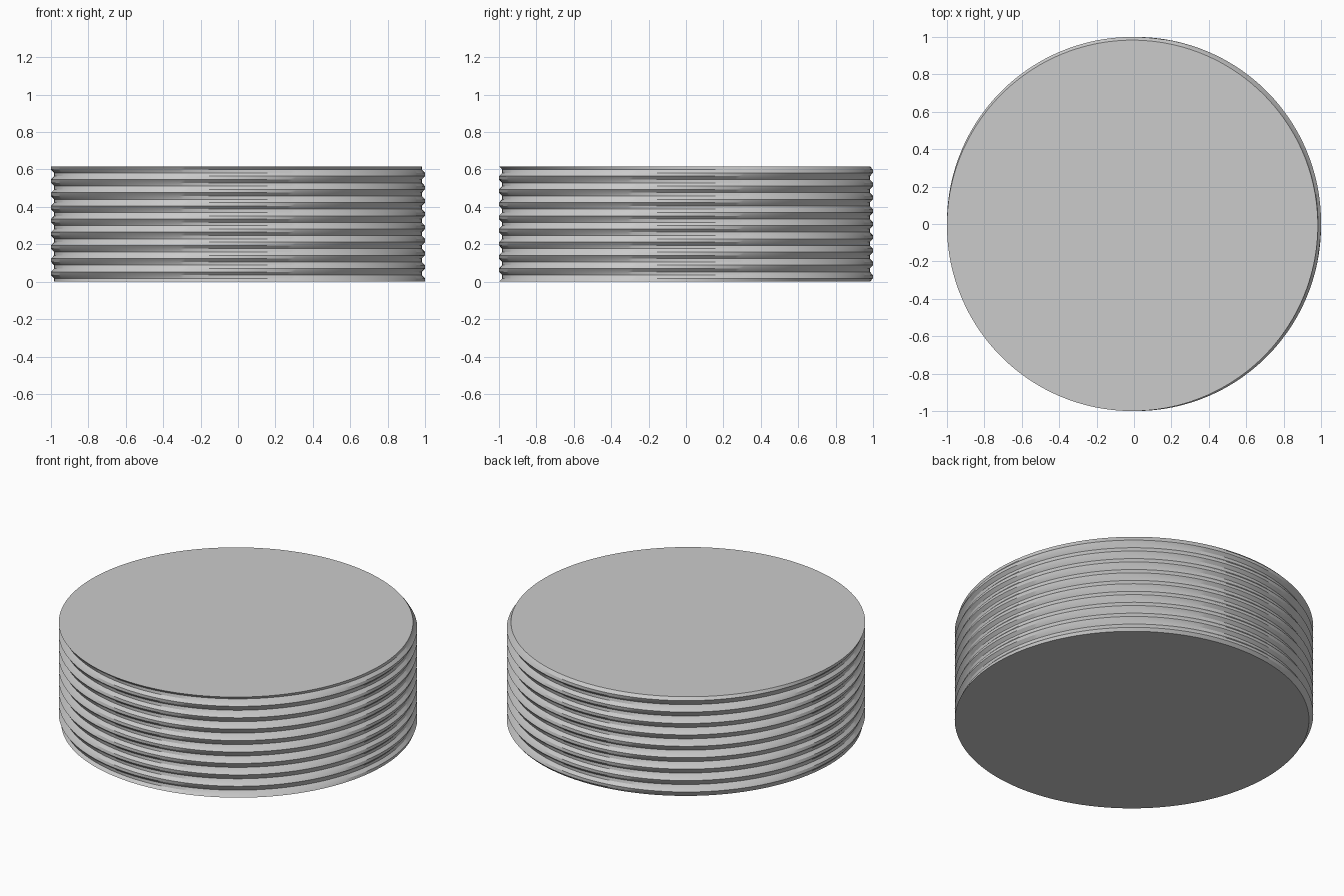
import bpy, bmesh, math

old = bpy.data.objects.get("Cube")
if old:
    bpy.data.objects.remove(old, do_unlink=True)

HEIGHT = 0.617
STEPS = 35          # four steps per thread turn
SEGMENTS = 180
RADIUS = 0.9915
OFFSET = 0.012      # how far each layer sits off the axis

grey = bpy.data.materials.new("light_grey")
grey.use_nodes = True
colour = (0.6, 0.6, 0.6, 1)
grey.diffuse_color = colour
grey.node_tree.nodes["Principled BSDF"].inputs["Base Color"].default_value = colour

# Threaded disc: off-centre circles whose centre spirals upward
bm = bmesh.new()
rings = []
for k in range(STEPS + 1):
    turn = math.radians(-45 + 90 * k)
    cx, cy = OFFSET * math.cos(turn), OFFSET * math.sin(turn)
    ring = []
    for i in range(SEGMENTS):
        a = math.tau * i / SEGMENTS
        ring.append(bm.verts.new((cx + RADIUS * math.cos(a),
                                  cy + RADIUS * math.sin(a),
                                  HEIGHT * k / STEPS)))
    rings.append(ring)

# Thread walls
for low, high in zip(rings, rings[1:]):
    for i in range(SEGMENTS):
        j = (i + 1) % SEGMENTS
        bm.faces.new((low[i], low[j], high[j], high[i]))

# Flat top and bottom
bm.faces.new(rings[-1])
bm.faces.new(rings[0][::-1])

mesh = bpy.data.meshes.new("threaded_disc")
bm.to_mesh(mesh)
bm.free()
mesh.materials.append(grey)
disc = bpy.data.objects.new("threaded_disc", mesh)
bpy.context.collection.objects.link(disc)

bpy.ops.object.select_all(action="DESELECT")
disc.select_set(True)
bpy.context.view_layer.objects.active = disc
bpy.ops.object.shade_smooth_by_angle(angle=math.radians(25))
